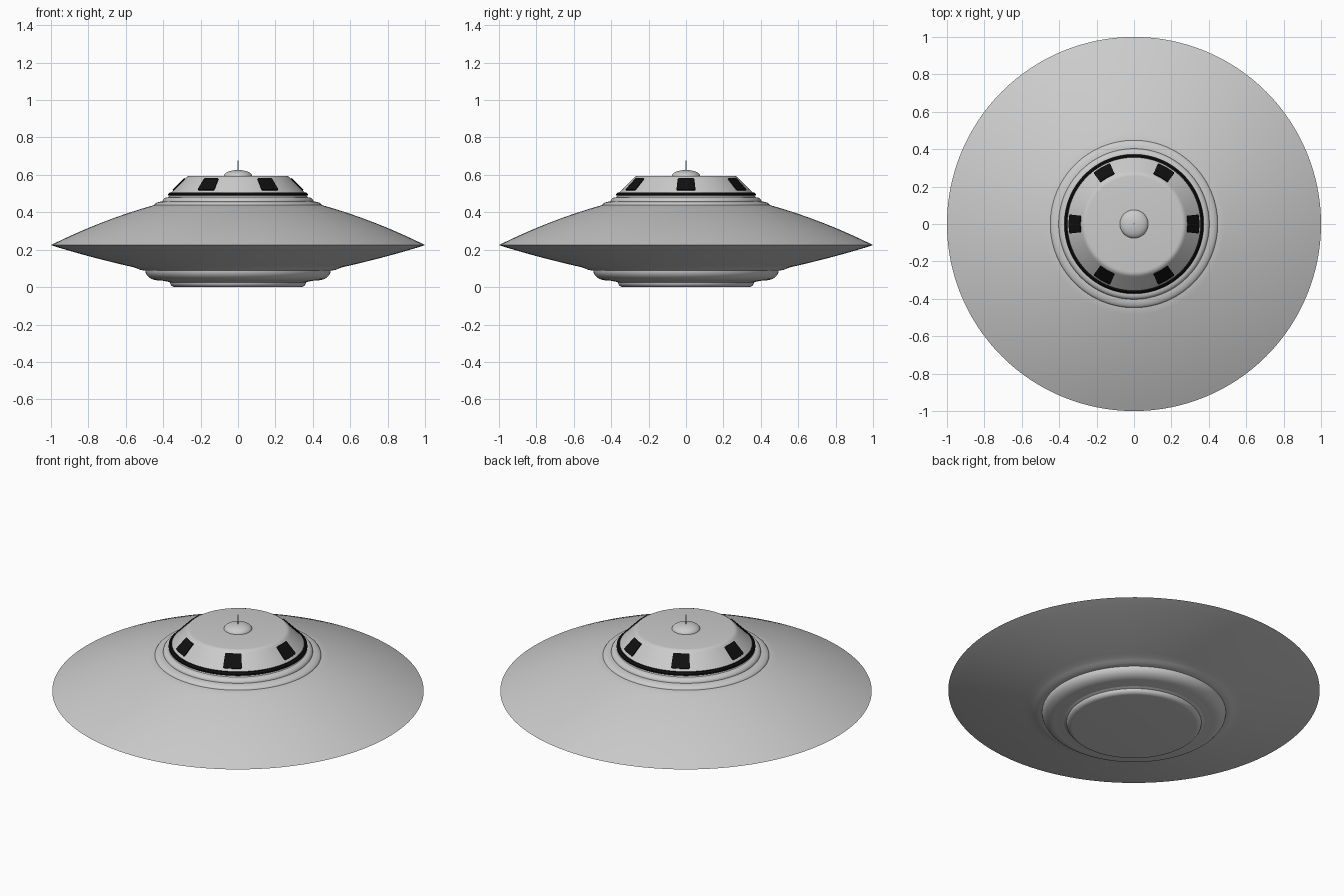
import bpy, bmesh, math

if "Cube" in bpy.data.objects:
    bpy.data.objects.remove(bpy.data.objects["Cube"])

SEG = 128
black = bpy.data.materials.new("black")
black.diffuse_color = (0.005, 0.005, 0.005, 1)
black.use_nodes = True
black.node_tree.nodes["Principled BSDF"].inputs["Base Color"].default_value = black.diffuse_color


def finish(name, bm, mat=None, angle=28):
    bmesh.ops.recalc_face_normals(bm, faces=bm.faces)
    me = bpy.data.meshes.new(name)
    bm.to_mesh(me)
    bm.free()
    me.shade_smooth()
    me.set_sharp_from_angle(angle=math.radians(angle))
    if mat:
        me.materials.append(mat)
    ob = bpy.data.objects.new(name, me)
    bpy.context.collection.objects.link(ob)
    return ob


def lathe(name, profile, mat=None, closed=False, seg=SEG, angle=28):
    """Revolve (radius, z) points around z."""
    bm = bmesh.new()
    rings = []
    for r, z in profile:
        if r == 0:
            rings.append([bm.verts.new((0, 0, z))] * seg)
        else:
            rings.append([bm.verts.new((r * math.cos(2 * math.pi * i / seg),
                                        r * math.sin(2 * math.pi * i / seg), z))
                          for i in range(seg)])
    pairs = list(zip(rings, rings[1:]))
    if closed:
        pairs.append((rings[-1], rings[0]))
    for a, b in pairs:
        for i in range(seg):
            j = (i + 1) % seg
            bm.faces.new(list(dict.fromkeys((a[i], a[j], b[j], b[i]))))
    return finish(name, bm, mat, angle)


def arc(cx, cz, rx, rz, a0, a1, n=8):
    return [(cx + rx * math.cos(math.radians(a0 + (a1 - a0) * i / n)),
             cz + rz * math.sin(math.radians(a0 + (a1 - a0) * i / n)))
            for i in range(n + 1)]


# Saucer hull: curved upper and lower shells meeting at a sharp rim
upper = []
for i in range(17):
    t = 0.55 * i / 16
    upper.append((0.45 + t, 0.438 - 0.28 * t - 0.195 * t * t))
lower = []
for i in range(1, 15):
    t = 0.44 * i / 14
    lower.append((1 - t, 0.224 - 0.31 * t + 0.1 * t * t))
lip = [(0.54, 0.1), (0.525, 0.093), (0.51, 0.09), (0.495, 0.088)]
lathe("saucer_hull", [(0, 0.438)] + upper + lower + lip + [(0, 0.088)])

# Stepped underside: rounded ring, then the landing disc
lathe("underside_ring", [(0, 0.1), (0.495, 0.09)]
      + arc(0.425, 0.088, 0.07, 0.052, 0, -90)
      + [(0.40, 0.034), (0.385, 0.031), (0, 0.031)])
lathe("underside_disc", [(0, 0.04), (0.385, 0.034), (0.372, 0.028)]
      + arc(0.335, 0.025, 0.028, 0.025, 0, -90) + [(0, 0)])

# Stepped collar under the cabin
lathe("cabin_collar", [(0, 0.49), (0.365, 0.49), (0.372, 0.481)]
      + arc(0.375, 0.458, 0.028, 0.022, 80, 0)
      + arc(0.40, 0.436, 0.048, 0.022, 80, 0) + [(0, 0.436)])

# Sloped cabin with rounded top edge
lathe("cabin", [(0, 0.595), (0.255, 0.595), (0.266, 0.5935), (0.275, 0.589),
                (0.283, 0.581), (0.362, 0.5), (0.362, 0.485), (0, 0.485)])
lathe("cabin_band", [(0.355, 0.506), (0.364, 0.506), (0.373, 0.497),
                     (0.373, 0.489), (0.355, 0.489)], black, closed=True)

# Roof dome and antenna
lathe("roof_dome", [(0, 0.625)] + arc(0, 0.594, 0.076, 0.032, 86, 0, 12)
      + [(0, 0.592)], angle=40)
lathe("antenna", [(0, 0.676), (0.004, 0.676), (0.004, 0.61), (0, 0.61)], seg=16)

# Six windows: curved panels lying on the cabin slope
N = 6
for k in range(6):
    mid = k * math.pi / 3
    bm = bmesh.new()
    grid = []
    for r, z, half in [(0.287, 0.581, 0.044), (0.3475, 0.519, 0.051)]:
        for off in (0.002, -0.006):
            row = []
            for i in range(N + 1):
                a = mid + (half / r) * (2 * i / N - 1)
                row.append(bm.verts.new(((r + off) * math.cos(a),
                                         (r + off) * math.sin(a), z + off)))
            grid.append(row)
    loop = [grid[0], grid[2], grid[3], grid[1]]
    for a, b in zip(loop, loop[1:] + loop[:1]):
        for i in range(N):
            bm.faces.new((a[i], a[i + 1], b[i + 1], b[i]))
    for end in (0, N):
        bm.faces.new([row[end] for row in loop])
    # rounded corners
    edges = [e for e in bm.edges
             if {v for v in e.verts} in [{grid[g][s], grid[g + 1][s]}
                                         for g in (0, 2) for s in (0, N)]]
    bmesh.ops.bevel(bm, geom=edges, offset=0.007, segments=3,
                    profile=0.5, affect='EDGES')
    finish(f"window_{k + 1}", bm, black)
